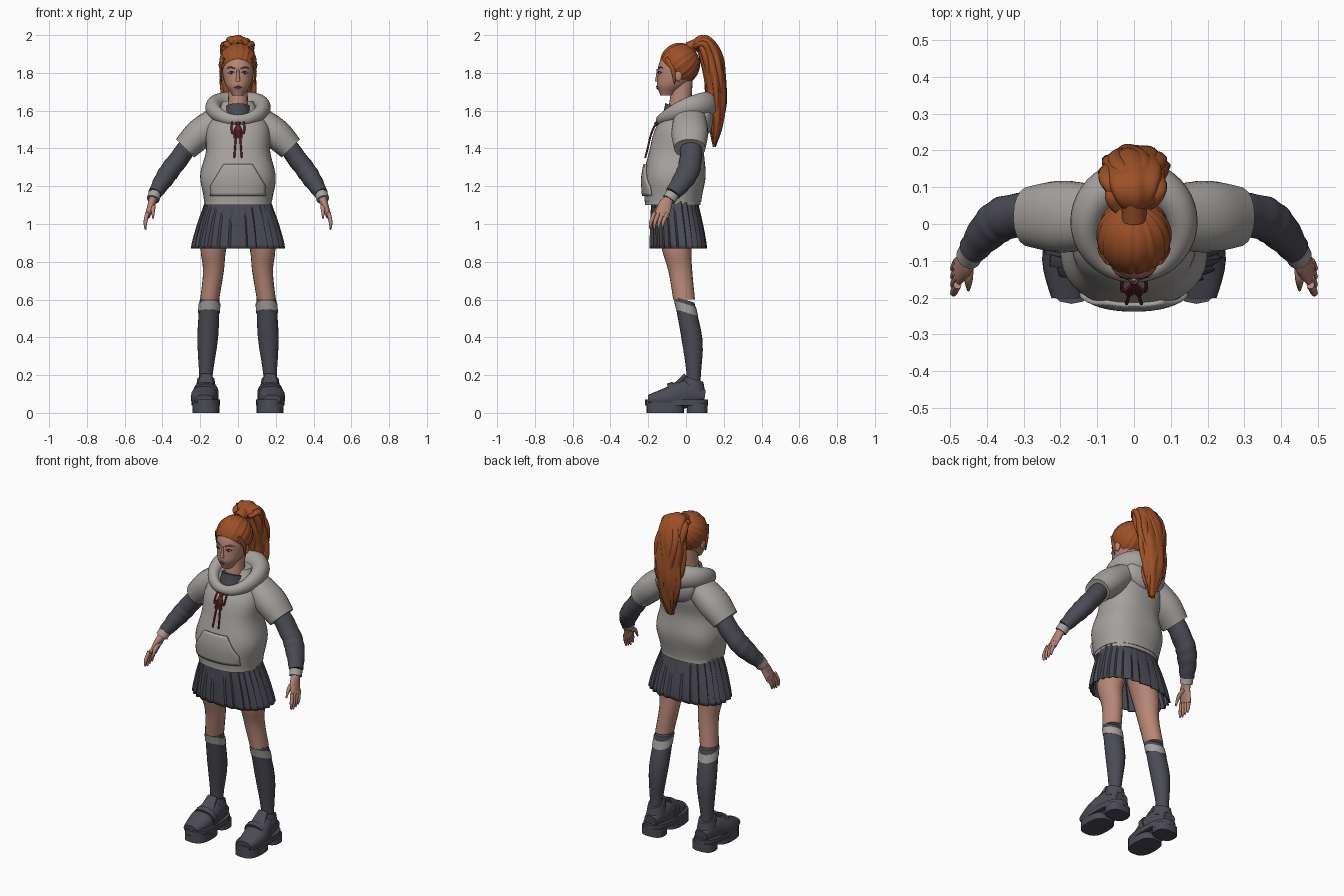
import bpy, bmesh, math
from math import sin, cos, pi, tau
from mathutils import Vector, Matrix

cube = bpy.data.objects.get("Cube")
if cube:
    bpy.data.objects.remove(cube, do_unlink=True)

RIGHTWARD, BACKWARD, UP = Vector((1, 0, 0)), Vector((0, 1, 0)), Vector((0, 0, 1))


def material(name, *rgb):
    made = bpy.data.materials.new(name)
    made.use_nodes = True
    made.diffuse_color = (*rgb, 1)
    made.node_tree.nodes["Principled BSDF"].inputs["Base Color"].default_value = (*rgb, 1)
    return made


SKIN = material("skin", .47, .24, .18)
HAIR = material("copper hair", .33, .08, .02)
SLATE = material("slate cloth", .07, .07, .09)
FLEECE = material("warm grey fleece", .38, .36, .34)
CORD = material("dark red cord", .13, .02, .02)
LIP = material("lip", .3, .09, .08)
WHITE = material("eye white", .5, .5, .45)
IRIS = material("dark iris", .03, .02, .02)


def finish(name, bm, mat, sharp=50):
    """Turn a bmesh into a smooth-shaded object that keeps its sharp edges."""
    bmesh.ops.recalc_face_normals(bm, faces=bm.faces[:])
    mesh = bpy.data.meshes.new(name)
    bm.to_mesh(mesh)
    bm.free()
    mesh.materials.append(mat)
    for polygon in mesh.polygons:
        polygon.use_smooth = True
    mesh.set_sharp_from_angle(angle=math.radians(sharp))
    made = bpy.data.objects.new(name, mesh)
    bpy.context.scene.collection.objects.link(made)
    return made


def curve(keys):
    """A number, a list of evenly spaced keys, or a function, as a function of t."""
    if callable(keys):
        return keys
    if not isinstance(keys, list):
        return lambda t: keys
    keys = [Vector(key) if isinstance(key, tuple) else key for key in keys]
    last = len(keys) - 1

    def at(t):
        i = max(0, min(int(t * last), last - 1))
        t = t * last - i
        before, start, end, after = (keys[max(0, min(last, i + k))] for k in (-1, 0, 1, 2))
        leave, arrive = (end - before) / 2, (after - start) / 2
        return (start + leave * t + (3 * (end - start) - 2 * leave - arrive) * t ** 2
                + (2 * (start - end) + leave + arrive) * t ** 3)
    return at


def rise(bottom, top, depths):
    """Upright centre line whose y follows the given keys."""
    y = curve(depths)
    return lambda t: Vector((0, y(t), bottom + (top - bottom) * t))


def skin_grid(bm, rows, around):
    for row, following in zip(rows, rows[1:]):
        for k in range(len(row) if around else len(row) - 1):
            n = (k + 1) % len(row)
            bm.faces.new((row[k], row[n], following[n], following[k]))


def sweep(name, mat, path, size, ratio=1, depth=None, ref=BACKWARD, axis=None, sides=20, steps=12,
          power=2, ring=False, capped=True, ripple=None, mirror=1, sharp=50):
    """Sweep a superellipse along a path; depth (or size times ratio) lies along ref."""
    path, size = curve(path), curve(size)
    depth = curve(depth) if depth else (lambda t: size(t) * ratio)
    bm = bmesh.new()
    rows = []
    for step in range(steps if ring else steps + 1):
        t = step / steps
        near, far = (t - .01, t + .01) if ring else (max(t - .01, 0), min(t + .01, 1))
        tangent = (axis or path(far) - path(near)).normalized()
        along = (ref - tangent * ref.dot(tangent)).normalized()
        across = along.cross(tangent)
        row = []
        for k in range(sides):
            angle = tau * k / sides
            u, v = (math.copysign(abs(f) ** (2 / power), f) for f in (cos(angle), sin(angle)))
            grow = ripple(angle, t) if ripple else 1
            point = path(t) + (across * u * size(t) + along * v * depth(t)) * grow
            row.append(bm.verts.new((point.x * mirror, point.y, point.z)))
        rows.append(row)
    skin_grid(bm, rows + rows[:1] if ring else rows, True)
    if capped and not ring:
        bm.faces.new(rows[0])
        bm.faces.new(rows[-1])
    return finish(name, bm, mat, sharp)


def pair(name, *args, **options):
    sweep("left_" + name, *args, mirror=1, **options)
    sweep("right_" + name, *args, mirror=-1, **options)


def ball(name, mat, place, size):
    bm = bmesh.new()
    bmesh.ops.create_uvsphere(bm, u_segments=20, v_segments=12, radius=1,
                              matrix=Matrix.Translation(place) @ Matrix.Diagonal((*size, 1)))
    finish(name, bm, mat)


def thicken(part, thickness):
    solid = part.modifiers.new("thickness", "SOLIDIFY")
    solid.thickness, solid.offset = thickness, 0


def front(form, x, z):
    """Point on the front of an upright form."""
    bottom, top = form["path"](0).z, form["path"](1).z
    t = (z - bottom) / (top - bottom)
    inside = max(0, 1 - abs(x / form["size"](t)) ** form["power"])
    return Vector((x, form["path"](t).y - form["depth"](t) * inside ** (1 / form["power"]), z))


def drawn(form, points, lift=0):
    """Path through (x, z) points lying on the front of a form."""
    flat = curve(points)
    return lambda t: front(form, *flat(t)) - BACKWARD * lift


# Legs, socks and sock bands
knee = (.15, -.01, .6)
sock_line = curve([(.17, .04, .1), (.17, .04, .2), (.16, .03, .4), knee])
sock_tilt = Vector((0, .3, 1))
pair("leg", SKIN, [knee, (.13, -.03, .75), (.13, -.05, .87), (.1, -.05, 1)], [.05, .055, .068, .08],
     ratio=1.15, axis=UP)
pair("sock", SLATE, sock_line, [.04, .036, .055, .052], ratio=1.1, axis=sock_tilt)
pair("sock_band", FLEECE, lambda t: sock_line(.86 + t / 12), .058, ratio=1.05, axis=sock_tilt)

# Chunky loafers
shoe = dict(ref=RIGHTWARD, power=2.4)
pair("shoe_upper", SLATE, [(.17, .1, .09), (.17, 0, .1), (.18, -.1, .08), (.18, -.2, .07)],
     [.03, .075, .055, .025], depth=[.04, .06, .07, .045], **shoe)
pair("shoe_collar", SLATE, [(.17, .04, .12), (.17, .04, .18)], [.055, .045], ratio=1.2, axis=sock_tilt)
pair("shoe_tongue", SLATE, [(.17, -.08, .12), (.17, 0, .2)], .012, depth=[.05, .03], **shoe)
pair("shoe_strap", SLATE, [(.17, -.05, .1), (.17, -.08, .09)], .068, **shoe)


def slab(name, y, bottom, top, width, length):
    pair(name, SLATE, [(.17, y, bottom), (.17, y, top)], width, depth=length, axis=UP, power=2.7, steps=2)


slab("midsole", -.05, .04, .07, .075, .167)
slab("front_tread", -.11, 0, .05, .072, .1)
slab("heel_block", .06, 0, .05, .068, .055)

# Pleated skirt
PLEATS = 26


def pleat(angle, t):
    fold = angle * PLEATS / tau % 1 - .5
    return 1 + fold * (.02 + .07 * t)


skirt = sweep("pleated_skirt", SLATE, rise(1.13, .87, [-.06, -.04]), [.17, .21, .24], depth=[.12, .135, .145],
              axis=UP, sides=PLEATS * 6, power=2.4, capped=False, ripple=pleat, sharp=30)
thicken(skirt, .006)
sweep("skirt_lining", SLATE, rise(1.06, 1.12, -.055), .16, ratio=.7, axis=UP)

# Hoodie body with a gathered hem
torso = dict(path=rise(1.12, 1.65, [-.07, -.06, -.05, -.02, .01]), size=curve([.18, .2, .17, .165, .08]),
             depth=curve([.15, .165, .145, .135, .06]), power=2.4)
sweep("hoodie_body", FLEECE, **torso, axis=UP, sides=40, steps=24,
      ripple=lambda angle, t: 1 + .008 * sin(5 * angle + 14 * t) * (1 - t))
sweep("hoodie_hem", FLEECE, rise(1.1, 1.14, -.07), .177, ratio=.83, axis=UP, sides=40, power=2.4)

# Pouch pocket following the body
bm = bmesh.new()
rows = []
for j in range(11):
    height = j / 10
    width = .145 - .07 * max(0, height - .3) / .7
    rows.append([bm.verts.new(front(torso, width * i / 8, 1.15 + height / 6) - BACKWARD * .006)
                 for i in range(-8, 9)])
skin_grid(bm, rows, False)
thicken(finish("pouch_pocket", bm, FLEECE), .012)

# Hoodie sleeves, under-sleeves and cuffs
cuff = (.44, -.07, 1.16)
wrist = (.45, -.09, 1.13)
pair("hoodie_sleeve", FLEECE, [(.1, .02, 1.56), (.2, .02, 1.48), (.28, .02, 1.4)], [.07, .08, .068],
     ratio=1.22, power=2.2)
pair("under_sleeve", SLATE, [(.24, .03, 1.44), (.34, .02, 1.31), (.39, -.01, 1.24), cuff],
     [.05, .052, .05, .036], ratio=1.15, steps=20, ripple=lambda angle, t: 1 + .03 * sin(30 * t + angle))
pair("cuff", FLEECE, [cuff, wrist], .034, ratio=1.1)

# Hands
pair("palm", SKIN, [wrist, (.46, -.11, 1.1), (.48, -.13, 1.04)], [.023, .019, .014], depth=[.026, .036, .04])
for i, word in enumerate(("little", "ring", "middle", "index")):
    y = -.1 - .022 * i
    tip = .97 + .006 * abs(i - 2)
    pair(word + "_finger", SKIN, [(.48, y, 1.06), (.49, y - .02, 1.01), (.49, y - .025, tip)],
         [.011, .01, .004], sides=10)
pair("thumb", SKIN, [(.45, -.1, 1.1), (.45, -.15, 1.08), (.45, -.18, 1.03)], [.014, .012, .004], sides=10)


# Rolled hood, its hanging back, and the shirt collar
def hood_line(t):
    forward = cos(tau * t)
    return Vector((.13 * sin(tau * t), -.01 - .125 * forward, 1.61 - .04 * forward - .02 * forward ** 2))


sweep("hood_roll", FLEECE, hood_line, lambda t: .042 - .018 * cos(tau * t), ratio=1.2, ref=UP,
      ring=True, steps=48)
ball("hood_back", FLEECE, (0, .1, 1.57), (.13, .05, .1))
sweep("shirt_collar", SLATE, rise(1.53, 1.62, -.045), [.08, .063], ratio=1.08, axis=sock_tilt)


# Drawstring bow
def cord(name, points):
    pair(name, CORD, drawn(torso, points, .012), .005, sides=8, steps=20)


knot = (0, 1.53)
cord("cord_lead", [(.04, 1.57), (.02, 1.56), knot])
cord("cord_loop", [knot, (.03, 1.54), (.03, 1.48), knot])
cord("cord_inner_loop", [knot, (.02, 1.46), (0, 1.47), knot])
cord("cord_tail", [knot, (.01, 1.47), (.02, 1.35)])
ball("cord_knot", CORD, front(torso, *knot) - BACKWARD * .012, (.011, .009, .012))

# Neck, head and face
head_width = curve([.03, .065, .08, .085, .07, .02])
head = dict(path=rise(1.68, 1.95, [-.1, -.06, -.04, -.03]), size=head_width,
            depth=lambda t: head_width(t) * 1.2, power=2)
sweep("neck", SKIN, rise(1.57, 1.76, [-.035, -.02]), [.058, .052, .05], ratio=1.1, axis=UP)
sweep("head", SKIN, **head, axis=UP, sides=28, steps=20)
sweep("nose", SKIN, drawn(head, [(0, 1.82), (0, 1.78), (0, 1.755)]), [.006, .009, .012], axis=UP, sides=12)
pair("upper_lip", LIP, drawn(head, [(0, 1.728), (.022, 1.722)]), [.005, .002], ref=UP, sides=10)
pair("lower_lip", LIP, drawn(head, [(0, 1.718), (.02, 1.721)]), [.006, .002], ref=UP, sides=10)
pair("lash", IRIS, drawn(head, [(.02, 1.802), (.035, 1.808), (.053, 1.8)], .002), .002, ref=UP, sides=8)
pair("eyebrow", HAIR, drawn(head, [(.015, 1.823), (.04, 1.83), (.06, 1.824)]), [.003, .004, .002],
     ref=UP, sides=8)
for word, side in (("left", 1), ("right", -1)):
    eye = front(head, side * .035, 1.8)
    ball(word + "_eye", WHITE, eye + BACKWARD * .004, (.015, .008, .006))
    ball(word + "_iris", IRIS, eye - BACKWARD * .001, (.006, .005, .006))
    ball(word + "_ear", SKIN, (side * .085, -.04, 1.785), (.011, .02, .03))

# Swept-back hair: ridged shell running towards the tie
bm = bmesh.new()
bmesh.ops.create_uvsphere(bm, u_segments=96, v_segments=24, radius=1)
for vert in bm.verts:
    angle = math.atan2(vert.co.y, vert.co.x)
    vert.co *= 1 + (.018 * sin(17 * angle) + .012 * sin(29 * angle)) * vert.co.xy.length
bm.transform(Matrix.Translation((0, -.033, 1.848)) @ Matrix.Diagonal((.1, .105, .11, 1))
             @ Matrix.Rotation(-.3 * pi, 4, "X"))
cut = bmesh.ops.bisect_plane(bm, geom=bm.verts[:] + bm.edges[:] + bm.faces[:], plane_co=(0, -.13, 1.87),
                             plane_no=(0, 1, 1), clear_inner=True)
bmesh.ops.holes_fill(bm, edges=[e for e in cut["geom_cut"] if isinstance(e, bmesh.types.BMEdge)])
finish("swept_hair", bm, HAIR, 70)
pair("temple_lock", HAIR, [(.07, -.1, 1.88), (.09, -.07, 1.82), (.09, -.06, 1.74)], [.009, .009, .002],
     ratio=1.4, sides=8)
sweep("hair_tie", HAIR, [(0, .01, 1.93), (0, .06, 1.95)], .033, ref=RIGHTWARD)

# Ponytail: ridged core with wavy locks over it
tail_line = curve([(0, .05, 1.94), (0, .1, 1.95), (0, .14, 1.85), (0, .16, 1.7), (0, .16, 1.55), (0, .15, 1.41)])
tail_size = curve([.03, .05, .06, .055, .042, .008])
sweep("ponytail", HAIR, tail_line, tail_size, ratio=1.45, ref=RIGHTWARD, sides=48, steps=40, sharp=80,
      ripple=lambda angle, t: 1 + .06 * sin(7 * angle + 6 * t) + .05 * sin(22 * t + 2 * angle))
LOCKS = 9
for i in range(LOCKS):
    turn = tau * i / LOCKS

    def lock_line(t):
        spread = tail_size(t)
        wave = .012 * sin(13 * t + 2 * i)
        return tail_line(t) + RIGHTWARD * (1.2 * spread * cos(turn) + wave) + BACKWARD * .75 * spread * sin(turn)

    sweep("ponytail_lock_" + "abcdefghi"[i], HAIR, lock_line, [.012, .018, .016, .012, .003], ratio=1.4,
          ref=RIGHTWARD, sides=10, steps=30)
